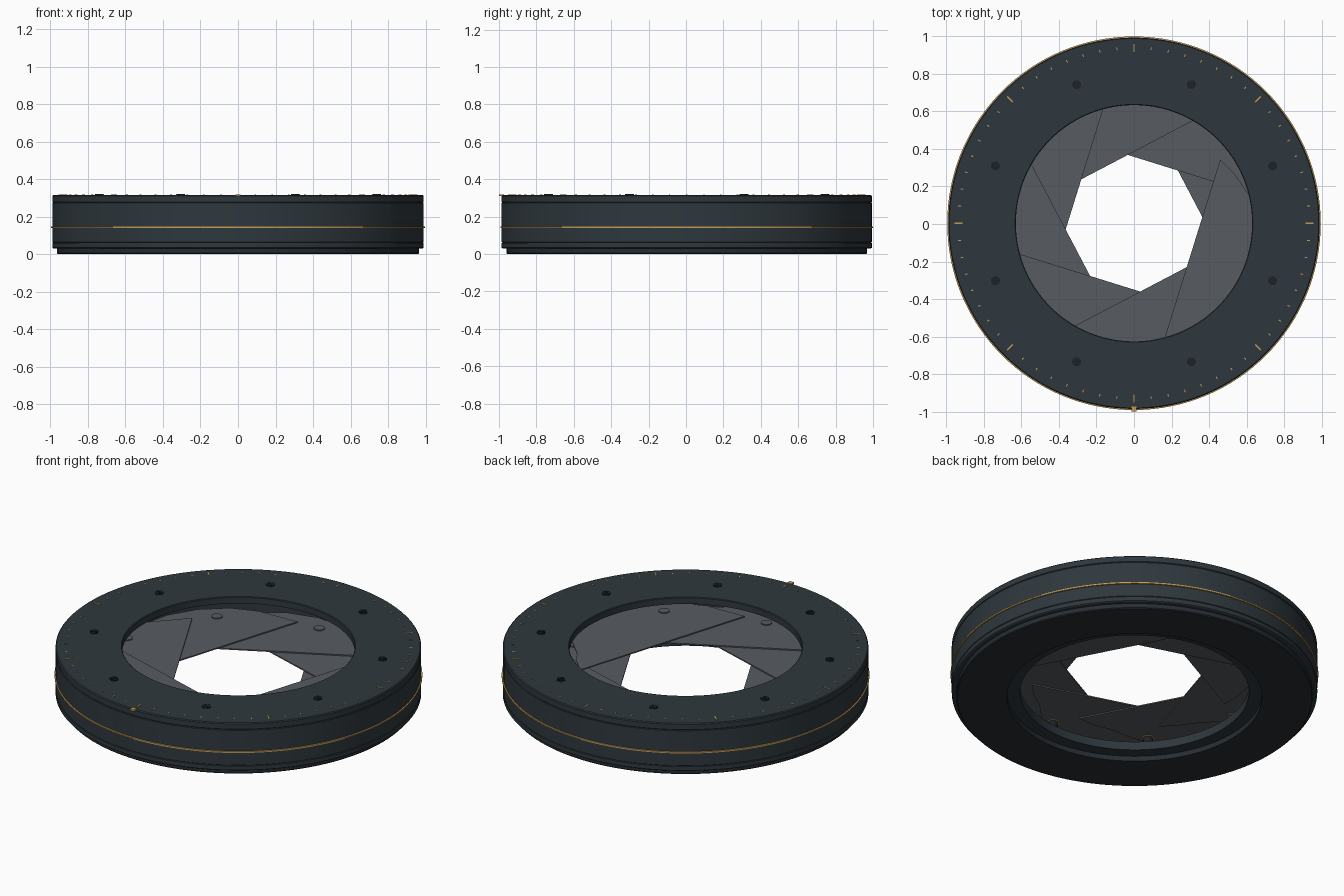
import bpy, bmesh, math
from mathutils import Matrix, Vector

if "Cube" in bpy.data.objects:
    bpy.data.objects.remove(bpy.data.objects["Cube"])

SHIFT = 0.004          # keeps the model centred with the index knob in front
N = 8                  # blades, pins and screws


def material(name, rgb):
    m = bpy.data.materials.new(name)
    m.diffuse_color = (*rgb, 1)
    m.use_nodes = True
    m.node_tree.nodes["Principled BSDF"].inputs["Base Color"].default_value = m.diffuse_color
    return m


slate = material("slate metal", (0.028, 0.039, 0.047))
dark = material("dark metal", (0.020, 0.026, 0.032))
black = material("black steel", (0.013, 0.016, 0.019))
grey = material("blade grey", (0.096, 0.107, 0.120))
brass = material("brass", (0.56, 0.33, 0.09))


def finish(bm, name, mat, smooth=True):
    bmesh.ops.recalc_face_normals(bm, faces=bm.faces)
    mesh = bpy.data.meshes.new(name)
    bm.to_mesh(mesh)
    bm.free()
    mesh.materials.append(mat)
    ob = bpy.data.objects.new(name, mesh)
    ob.location.y = SHIFT
    bpy.context.collection.objects.link(ob)
    if smooth:
        bpy.ops.object.select_all(action='DESELECT')
        ob.select_set(True)
        bpy.context.view_layer.objects.active = ob
        bpy.ops.object.shade_smooth_by_angle(angle=math.radians(30))
    return ob


def lathe(name, profile, mat, steps=128):
    """Spin a closed (radius, height) profile around z."""
    bm = bmesh.new()
    rings = []
    for i in range(steps):
        a = 2 * math.pi * i / steps
        rings.append([bm.verts.new((r * math.cos(a), r * math.sin(a), z)) for r, z in profile])
    n = len(profile)
    for i in range(steps):
        p, q = rings[i], rings[(i + 1) % steps]
        for j in range(n):
            k = (j + 1) % n
            bm.faces.new((p[j], q[j], q[k], p[k]))
    return finish(bm, name, mat)


def box(bm, size, at, angle=0.0):
    m = Matrix.Rotation(angle, 4, 'Z') @ Matrix.Translation(at) @ Matrix.Diagonal((*size, 1))
    bmesh.ops.create_cube(bm, size=1, matrix=m)


def disc(bm, r, z0, z1, radius, angle, seg=20):
    at = (radius * math.cos(angle), radius * math.sin(angle), (z0 + z1) / 2)
    bmesh.ops.create_cone(bm, cap_ends=True, segments=seg, radius1=r, radius2=r,
                          depth=z1 - z0, matrix=Matrix.Translation(at))


# Housing: base ring, lower flange, main wall and top plate with fine seams
lathe("base_ring", [(0.69, 0.0), (0.96, 0.0), (0.965, 0.005), (0.965, 0.032), (0.69, 0.032)], dark)
lathe("lower_plate", [(0.62, 0.03), (0.984, 0.03), (0.99, 0.034), (0.99, 0.058), (0.986, 0.06),
                      (0.986, 0.08), (0.62, 0.08)], slate)
lathe("outer_wall", [(0.90, 0.078), (0.90, 0.277), (0.986, 0.277), (0.99, 0.272),
                     (0.99, 0.064), (0.986, 0.061), (0.986, 0.078)], slate)
lathe("top_plate", [(0.63, 0.275), (0.986, 0.275), (0.99, 0.279), (0.99, 0.310), (0.985, 0.315),
                    (0.634, 0.315), (0.63, 0.311)], slate)
lathe("brass_band", [(0.985, 0.137), (0.996, 0.139), (0.996, 0.147), (0.985, 0.149)], brass)

# Blade outline: straight inner edge, rounded heel, curved back to a pointed tip
outline = [Vector((0.125, -0.735)), Vector((0.46, 0.34)), Vector((0.535, 0.265)), Vector((0.60, 0.17))]
for deg, r in ((6, 0.70), (-4, 0.77), (-16, 0.82), (-28, 0.85), (-40, 0.86), (-52, 0.85), (-63, 0.815)):
    a = math.radians(deg)
    outline.append(Vector((r * math.cos(a), r * math.sin(a))))

pin_angle = math.radians(-46)
for k in range(1, N + 1):
    turn = 2 * math.pi * k / N
    z = 0.112 + 0.009 * (k - 1)
    # Overlapping iris blade, each one step higher
    bm = bmesh.new()
    face = bm.faces.new([bm.verts.new((p.x, p.y, z)) for p in outline])
    up = bmesh.ops.extrude_face_region(bm, geom=[face])
    bmesh.ops.translate(bm, verts=[v for v in up["geom"] if isinstance(v, bmesh.types.BMVert)],
                        vec=(0, 0, 0.007))
    bmesh.ops.rotate(bm, verts=bm.verts, matrix=Matrix.Rotation(turn, 3, 'Z'))
    finish(bm, f"iris_blade_{k}", grey, smooth=False)
    # Pivot head on top of the blade
    bm = bmesh.new()
    disc(bm, 0.030, z + 0.005, z + 0.013, 0.745, pin_angle + turn)
    finish(bm, f"pivot_head_{k}", grey)
    # Guide pin with brass collar under the blade
    bm = bmesh.new()
    disc(bm, 0.026, 0.078, z + 0.002, 0.70, pin_angle + turn)
    finish(bm, f"guide_pin_{k}", black)
    bm = bmesh.new()
    disc(bm, 0.034, z - 0.012, z, 0.70, pin_angle + turn)
    finish(bm, f"pin_collar_{k}", brass)

# Slotted screws: two half heads either side of a slot over a thin disc
for k in range(N):
    a = math.radians(22.5 + 45 * k)
    bm = bmesh.new()
    disc(bm, 0.024, 0.312, 0.3165, 0.80, a)
    for side in (0, 1):
        arc = [math.pi * side + math.radians(12 + 156 * i / 10) for i in range(11)]
        half = bm.faces.new([bm.verts.new((0.80 * math.cos(a) + 0.023 * math.cos(a + t),
                                           0.80 * math.sin(a) + 0.023 * math.sin(a + t), 0.3165))
                             for t in arc])
        ext = bmesh.ops.extrude_face_region(bm, geom=[half])
        bmesh.ops.translate(bm, verts=[v for v in ext["geom"] if isinstance(v, bmesh.types.BMVert)],
                            vec=(0, 0, 0.005))
    finish(bm, f"screw_{k + 1}", black)

# Engraved scale: 64 ticks, every eighth one long
bm = bmesh.new()
for i in range(64):
    major = i % 8 == 0
    size = (0.042, 0.006, 0.004) if major else (0.014, 0.005, 0.003)
    box(bm, size, (0.935, 0, 0.3155), 2 * math.pi * i / 64)
finish(bm, "scale_ticks", brass, smooth=False)

# Index knob on the front rim
bm = bmesh.new()
box(bm, (0.028, 0.026, 0.010), (0, -0.991, 0.314))
finish(bm, "index_mark", brass, smooth=False)
